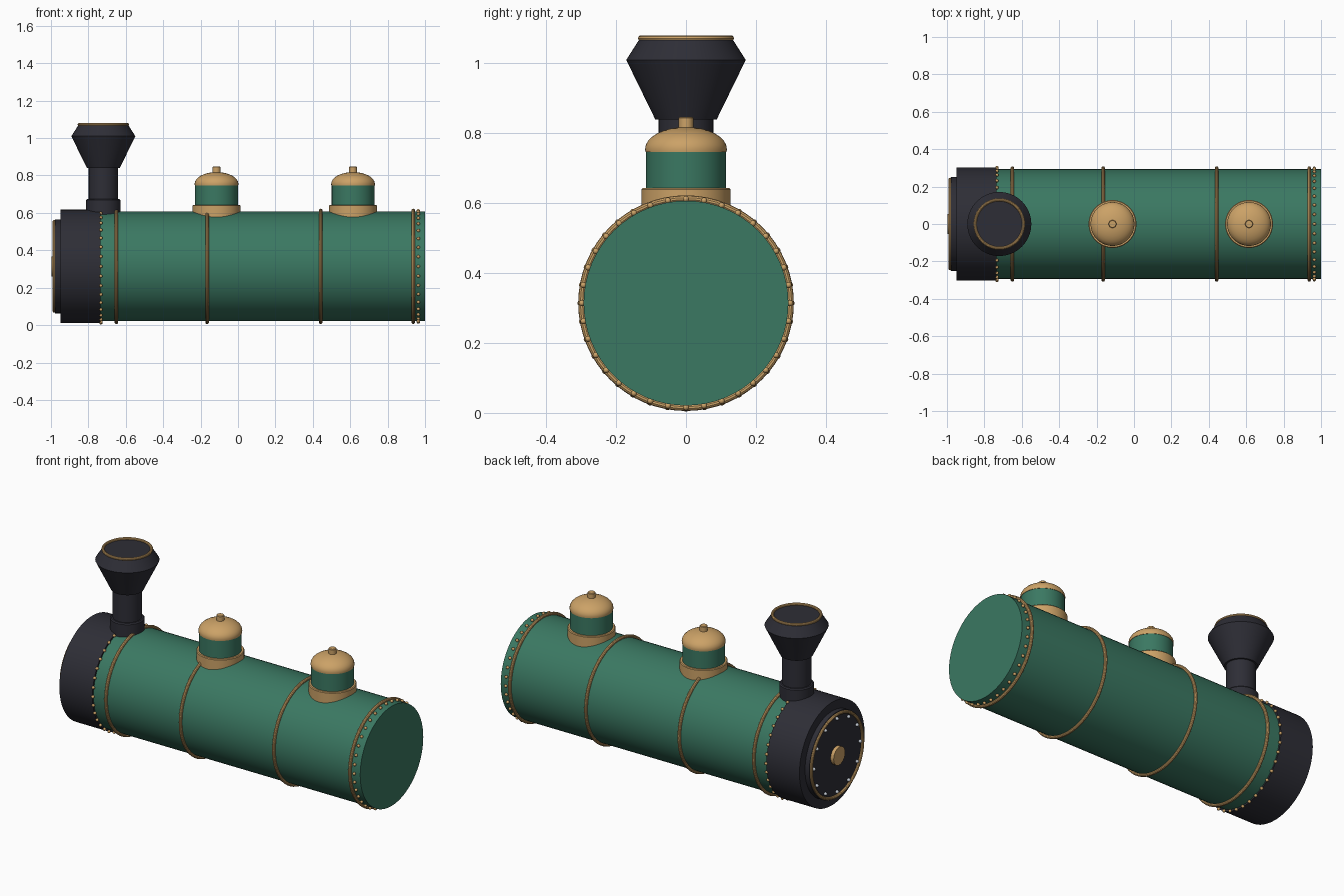
import bpy, bmesh, math
from mathutils import Matrix, Vector

if "Cube" in bpy.data.objects:
    bpy.data.objects.remove(bpy.data.objects["Cube"])

AXIS_Z = 0.314          # height of the boiler centre line
R = 0.293               # boiler radius


def material(name, rgb):
    m = bpy.data.materials.new(name)
    m.diffuse_color = (*rgb, 1)
    m.use_nodes = True
    m.node_tree.nodes["Principled BSDF"].inputs["Base Color"].default_value = m.diffuse_color
    return m


GREEN = material("boiler_green", (0.043, 0.188, 0.122))
DARK = material("iron_black", (0.027, 0.027, 0.037))
BRASS = material("brass", (0.60, 0.36, 0.135))
STEEL = material("steel", (0.52, 0.56, 0.62))

UPRIGHT = Matrix.Identity(4)
ALONG_X = Matrix.Translation((0, 0, AXIS_Z)) @ Matrix.Rotation(math.pi / 2, 4, 'Y')


def finish(name, bm, mat, matrix):
    bmesh.ops.remove_doubles(bm, verts=bm.verts, dist=1e-5)
    bmesh.ops.recalc_face_normals(bm, faces=bm.faces)
    bm.transform(matrix)
    me = bpy.data.meshes.new(name)
    bm.to_mesh(me)
    bm.free()
    me.materials.append(mat)
    ob = bpy.data.objects.new(name, me)
    bpy.context.collection.objects.link(ob)
    bpy.ops.object.select_all(action='DESELECT')
    ob.select_set(True)
    bpy.context.view_layer.objects.active = ob
    bpy.ops.object.shade_smooth_by_angle(angle=math.radians(35))
    return ob


def lathe(name, profile, mat, matrix=UPRIGHT, steps=64):
    """Spin (radius, height) points around the local z axis."""
    bm = bmesh.new()
    vs = [bm.verts.new((r, 0, z)) for r, z in profile]
    es = [bm.edges.new(p) for p in zip(vs, vs[1:])]
    bmesh.ops.spin(bm, geom=vs + es, cent=(0, 0, 0), axis=(0, 0, 1),
                   angle=2 * math.pi, steps=steps)
    return finish(name, bm, mat, matrix)


def drum(name, r, z0, z1, mat, matrix=UPRIGHT, bevel=0.0):
    b = bevel
    top = [(r, z1 - b), (r - b, z1)] if b else [(r, z1)]
    return lathe(name, [(0, z0), (r, z0)] + top + [(0, z1)], mat, matrix)


def hoop(name, major, minor, z, mat, matrix=UPRIGHT):
    n = 10
    pts = [(major + minor * math.cos(2 * math.pi * i / n),
            z + minor * math.sin(2 * math.pi * i / n)) for i in range(n + 1)]
    return lathe(name, pts, mat, matrix)


def rivets(name, count, ring, size, z, mat):
    bm = bmesh.new()
    for i in range(count):
        a = 2 * math.pi * i / count
        bmesh.ops.create_uvsphere(
            bm, u_segments=10, v_segments=6, radius=size,
            matrix=Matrix.Translation(Vector((ring * math.cos(a), ring * math.sin(a), z))))
    return finish(name, bm, mat, ALONG_X)


# Boiler and smokebox
drum("boiler", R, -0.74, 1.0, GREEN, ALONG_X)
drum("smokebox", 0.303, -0.95, -0.735, DARK, ALONG_X)

# Boiler bands and rivet rows
for i, x in enumerate((-0.65, -0.165, 0.442, 0.937)):
    hoop(f"boiler_band_{i + 1}", 0.299, 0.0095, x, BRASS, ALONG_X)
rivets("smokebox_rivets", 36, 0.302, 0.009, -0.733, BRASS)
rivets("rear_rivets", 36, 0.298, 0.009, 0.964, BRASS)

# Smokebox door with trim, bolts and centre boss
drum("smokebox_door", 0.251, -0.978, -0.945, DARK, ALONG_X)
hoop("door_trim", 0.239, 0.009, -0.982, BRASS, ALONG_X)
rivets("door_bolts", 12, 0.215, 0.010, -0.983, STEEL)
drum("door_boss", 0.053, -0.998, -0.97, BRASS, ALONG_X)

# Chimney
at = Matrix.Translation((-0.72, 0, 0))
drum("chimney_collar", 0.092, 0.55, 0.674, DARK, at, 0.006)
drum("chimney_pipe", 0.078, 0.55, 0.85, DARK, at)
lathe("chimney_funnel", [(0, 0.84), (0.088, 0.84), (0.171, 1.01),
                         (0.134, 1.068), (0, 1.068)], DARK, at)
hoop("chimney_rim", 0.1295, 0.008, 1.072, BRASS, at)

# Steam domes
for i, x in enumerate((-0.115, 0.615)):
    at = Matrix.Translation((x, 0, 0))
    drum(f"dome_base_{i + 1}", 0.128, 0.5, 0.643, BRASS, at, 0.004)
    drum(f"dome_body_{i + 1}", 0.114, 0.5, 0.76, GREEN, at)
    cap = [(0, 0.746), (0.116, 0.746), (0.117, 0.755)]
    for k in range(1, 9):
        a = math.pi / 2 * k / 8
        cap.append((0.117 * math.cos(a), 0.755 + 0.063 * math.sin(a)))
    lathe(f"dome_cap_{i + 1}", cap, BRASS, at)
    drum(f"dome_knob_{i + 1}", 0.021, 0.80, 0.847, BRASS, at, 0.003)
